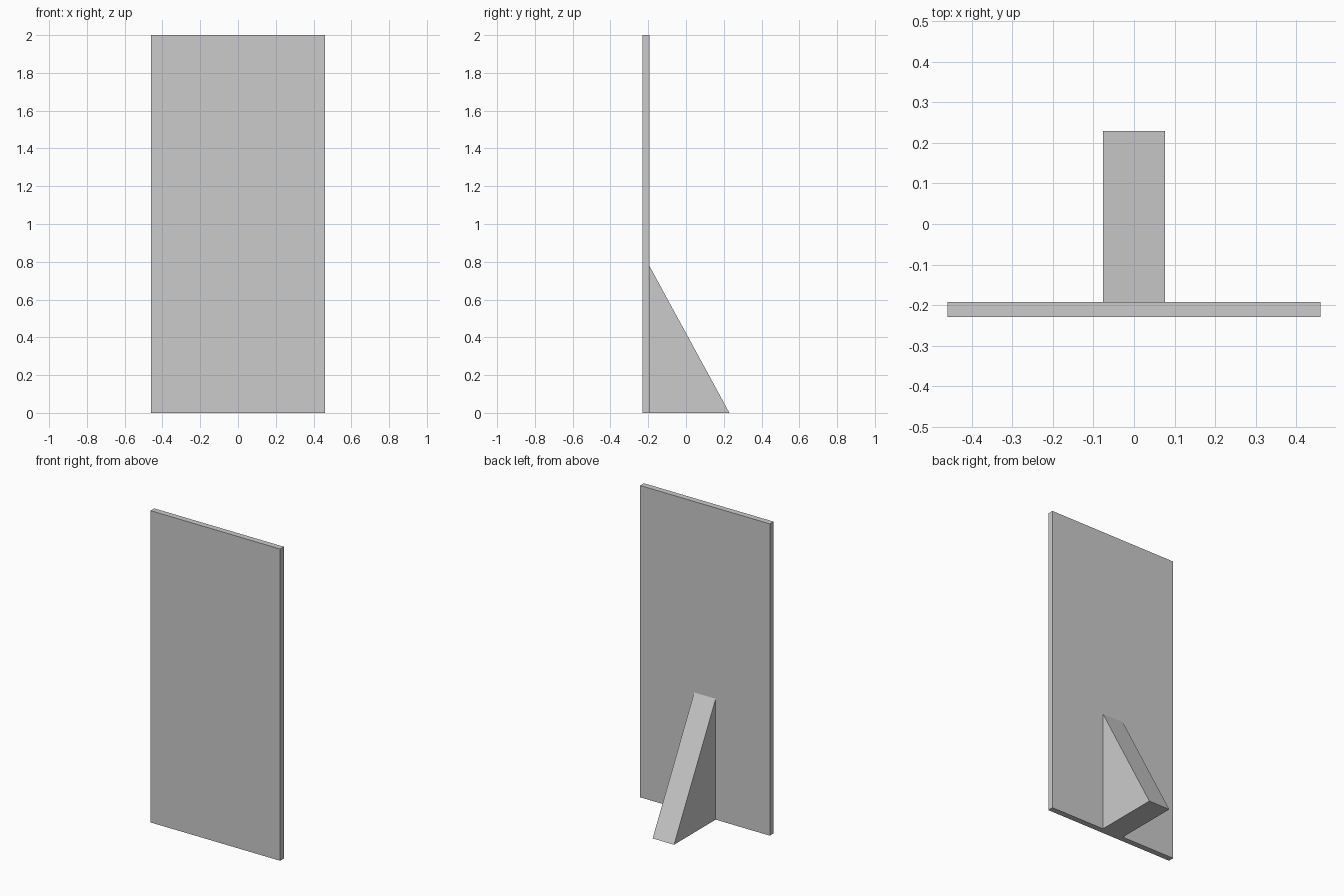
import bpy
import bmesh

if "Cube" in bpy.data.objects:
    bpy.data.objects.remove(bpy.data.objects["Cube"])

HALF_DEPTH = 0.23
PANEL_BACK = -0.192


def extrude_profile(name, profile, half_width):
    """Extrude a closed (y, z) profile symmetrically along x."""
    bm = bmesh.new()
    face = bm.faces.new([bm.verts.new((-half_width, y, z)) for y, z in profile])
    result = bmesh.ops.extrude_face_region(bm, geom=[face])
    moved = [v for v in result["geom"] if isinstance(v, bmesh.types.BMVert)]
    bmesh.ops.translate(bm, verts=moved, vec=(2 * half_width, 0, 0))
    bmesh.ops.recalc_face_normals(bm, faces=bm.faces)
    mesh = bpy.data.meshes.new(name)
    bm.to_mesh(mesh)
    bm.free()
    obj = bpy.data.objects.new(name, mesh)
    bpy.context.collection.objects.link(obj)
    return obj


# Flat upright board
extrude_profile("standing_panel",
                [(-HALF_DEPTH, 0), (PANEL_BACK, 0), (PANEL_BACK, 2), (-HALF_DEPTH, 2)],
                0.46)

# Triangular support wedge behind the board
extrude_profile("rear_support",
                [(PANEL_BACK, 0), (HALF_DEPTH, 0), (PANEL_BACK, 0.775)],
                0.076)
